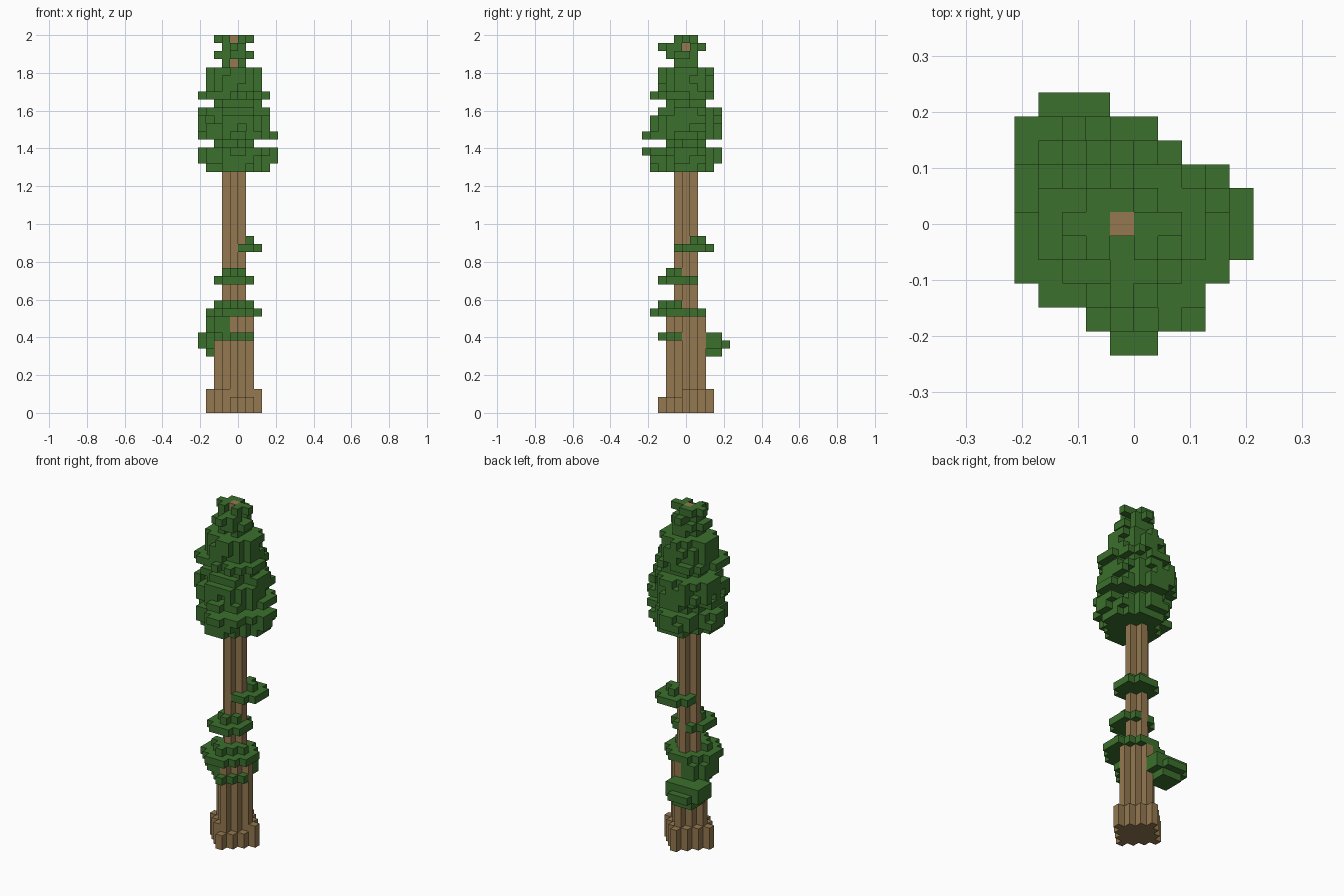
import bpy, bmesh, random
from mathutils import Vector

if "Cube" in bpy.data.objects:
    bpy.data.objects.remove(bpy.data.objects["Cube"], do_unlink=True)

random.seed(4)
HEIGHT = 47
V = 2 / HEIGHT  # edge of one block


def material(name, rgb):
    m = bpy.data.materials.new(name)
    m.use_nodes = True
    m.diffuse_color = (*rgb, 1)
    bsdf = next(n for n in m.node_tree.nodes if n.type == 'BSDF_PRINCIPLED')
    bsdf.inputs["Base Color"].default_value = (*rgb, 1)
    bsdf.inputs["Roughness"].default_value = 0.9
    return m


bark = material("bark_brown", (0.296, 0.188, 0.082))
leaf = material("leaf_green", (0.044, 0.162, 0.026))


def diamond(ci, cj, r, k):
    return {(ci + i, cj + j, k) for i in range(-r, r + 1) for j in range(-r, r + 1)
            if abs(i) + abs(j) <= r}


def disc(i0, i1, j0, j1, k, ragged=0.0):
    """Rounded layer filling a block range; ragged drops some rim blocks."""
    ci, cj = (i0 + i1) / 2, (j0 + j1) / 2
    ri, rj = (i1 - i0 + 1) / 2, (j1 - j0 + 1) / 2
    cells = set()
    for i in range(i0, i1 + 1):
        for j in range(j0, j1 + 1):
            a, b = abs(i - ci), abs(j - cj)
            d = (a / ri) ** 2 + (b / rj) ** 2
            on_axis = min(a, b) < 1
            if d <= 1 and (d < 0.6 or on_axis or random.random() > ragged):
                cells.add((i, j, k))
    return cells


def round_disc(ci, cj, r, k):
    return disc(ci - r, ci + r, cj - r, cj + r, k)


# Trunk: flared foot, thick lower stem, thin upper stem, single-block tip
trunk = set()
for k in range(HEIGHT):
    r = 3 if k < 3 else 2 if k < 12 else 1 if k < 39 else 0
    trunk |= diamond(0, 0, r, k)
trunk = {(i, j, k) for i, j, k in trunk
         if not (k == 2 and abs(i) + abs(j) == 3 and i >= 0 and j < 0)}

# Low back branch
back_branch = disc(-3, -1, 2, 4, 7) | round_disc(-2, 3, 2, 8)
back_branch |= {c for c in round_disc(-2, 3, 2, 9) if c[1] < 5}

# Leaf mass wrapped around the lower stem
lower_leaves = diamond(0, -1, 2, 9) | round_disc(0, -1, 3, 12) | diamond(0, -1, 2, 13)
for k in (10, 11):
    lower_leaves |= round_disc(-1, 0, 2, k)

# Two small tufts on the bare stem
front_tuft = round_disc(0, -1, 2, 16) | diamond(0, -1, 1, 17)
side_tuft = round_disc(1, 1, 2, 20) | diamond(1, 1, 1, 21)

# Crown: block range of each layer from the bottom up
LAYERS = [
    (-3, 4, -4, 3), (-4, 5, -4, 4), (-4, 5, -5, 4), (-2, 2, -2, 2),
    (-4, 5, -5, 4), (-4, 4, -4, 4), (-4, 4, -4, 4), (-4, 4, -3, 4),
    (-2, 3, -2, 2), (-4, 4, -4, 3), (-3, 3, -3, 3), (-3, 3, -3, 3),
    (-3, 3, -3, 3), (-1, 1, -1, 1), (-2, 2, -2, 1), (-1, 1, -3, 2),
    (-2, 2, -1, 1),
]
# Widest extent of the crown in each row from front to back
ROWS = {-5: (0, 2), -4: (-1, 3), -3: (-3, 3), -2: (-4, 4), 2: (-4, 4),
        3: (-4, 2), 4: (-3, 1)}
crown = set()
for n, box in enumerate(LAYERS):
    crown |= disc(*box, 30 + n, ragged=0.3)
crown = {c for c in crown
         if ROWS.get(c[1], (-4, 5))[0] <= c[0] <= ROWS.get(c[1], (-4, 5))[1]}
# Gaps that show the tip of the trunk
crown -= {(0, -1, 46), (0, -1, 43), (1, 0, 45)}

parts = {
    "trunk": (trunk, bark), "back_branch": (back_branch, leaf),
    "lower_leaves": (lower_leaves, leaf), "front_tuft": (front_tuft, leaf),
    "side_tuft": (side_tuft, leaf), "crown": (crown, leaf),
}
solid = set().union(*(cells for cells, _ in parts.values()))
AXES = [Vector(a) for a in ((1, 0, 0), (0, 1, 0), (0, 0, 1))]


def build(name, cells, mat):
    """Turn blocks into a mesh, keeping only the exposed faces."""
    bm = bmesh.new()
    for c in sorted(cells):
        centre = Vector((c[0] - 0.5, c[1], c[2] + 0.5))
        for a in range(3):
            for s in (1, -1):
                n = AXES[a] * s
                if tuple(int(x + y) for x, y in zip(c, n)) in solid:
                    continue
                u, w = AXES[(a + 1) % 3] * s, AXES[(a + 2) % 3]
                corners = (-u - w, u - w, u + w, w - u)
                bm.faces.new([bm.verts.new((centre + (n + q) / 2) * V) for q in corners])
    bmesh.ops.remove_doubles(bm, verts=bm.verts, dist=V / 100)
    mesh = bpy.data.meshes.new(name)
    bm.to_mesh(mesh)
    bm.free()
    mesh.materials.append(mat)
    bpy.context.collection.objects.link(bpy.data.objects.new(name, mesh))


for name, (cells, mat) in parts.items():
    build(name, cells if name == "trunk" else cells - trunk, mat)
